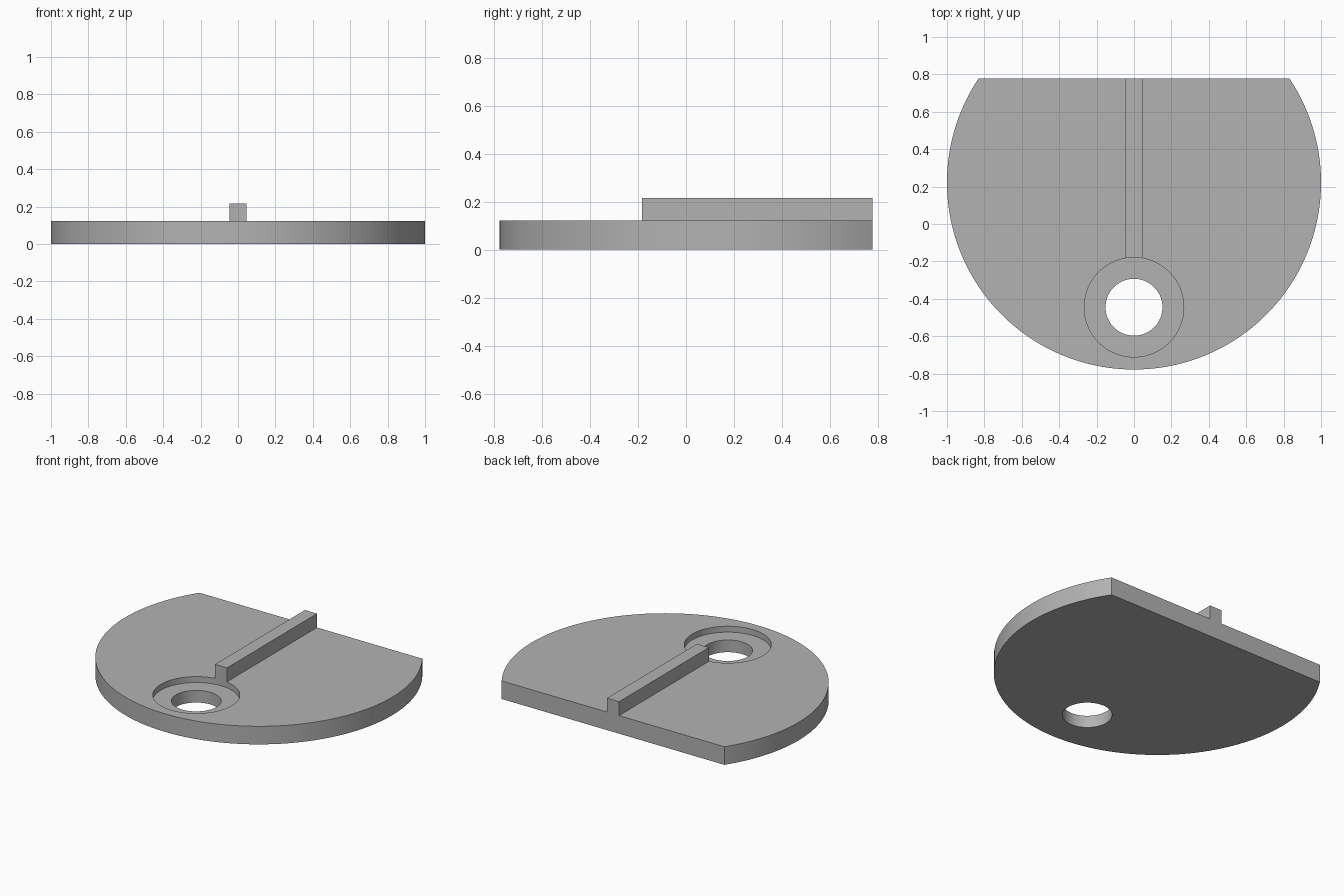
import bpy
import bmesh
import math

cube = bpy.data.objects.get("Cube")
if cube:
    bpy.data.objects.remove(cube, do_unlink=True)

PLATE_TOP, RIB_TOP = 0.122, 0.216
DISC_Y, BACK_Y = 0.222, 0.778
HOLE_Y, HOLE_R, RECESS_R = -0.445, 0.152, 0.266
RECESS_FLOOR = 0.082
RIB_HALF = 0.045

grey = bpy.data.materials.new("plain grey")
grey.use_nodes = True
colour = (0.45, 0.45, 0.45, 1)
grey.diffuse_color = colour
grey.node_tree.nodes["Principled BSDF"].inputs["Base Color"].default_value = colour


def prism(name, outline, z0, z1):
    """Extrude a flat outline from z0 up to z1."""
    bm = bmesh.new()
    face = bm.faces.new([bm.verts.new((x, y, z0)) for x, y in outline])
    top = bmesh.ops.extrude_face_region(bm, geom=[face])["geom"]
    moved = [v for v in top if isinstance(v, bmesh.types.BMVert)]
    bmesh.ops.translate(bm, verts=moved, vec=(0, 0, z1 - z0))
    bmesh.ops.recalc_face_normals(bm, faces=bm.faces)
    mesh = bpy.data.meshes.new(name)
    bm.to_mesh(mesh)
    bm.free()
    mesh.materials.append(grey)
    obj = bpy.data.objects.new(name, mesh)
    bpy.context.collection.objects.link(obj)
    return obj


def arc(radius, cy, start, end, steps):
    angles = [start + (end - start) * i / steps for i in range(steps + 1)]
    return [(radius * math.cos(a), cy + radius * math.sin(a)) for a in angles]


def circle(radius, cy, steps=96):
    return arc(radius, cy, 0, math.tau, steps)[:-1]


def finish(obj, cutters):
    """Cut the part and shade its curved walls smooth."""
    bpy.ops.object.select_all(action="DESELECT")
    obj.select_set(True)
    bpy.context.view_layer.objects.active = obj
    for cutter in cutters:
        mod = obj.modifiers.new("cut", "BOOLEAN")
        mod.operation = "DIFFERENCE"
        mod.solver = "EXACT"
        mod.object = cutter
        bpy.ops.object.modifier_apply(modifier=mod.name)
    bpy.ops.object.shade_smooth_by_angle(angle=math.radians(30))


# Round plate with a straight back edge
flat = math.asin(BACK_Y - DISC_Y)
plate = prism("base_plate", arc(1, DISC_Y, math.pi - flat, math.tau + flat, 120),
              0, PLATE_TOP)

# Raised rib from the recess to the back edge
rib = prism("raised_rib", [(-RIB_HALF, HOLE_Y), (RIB_HALF, HOLE_Y),
                           (RIB_HALF, BACK_Y), (-RIB_HALF, BACK_Y)],
            PLATE_TOP, RIB_TOP)

# Through hole with a shallow counterbore, which also trims the rib end
hole = prism("hole_cutter", circle(HOLE_R, HOLE_Y), -1, 1)
recess = prism("recess_cutter", circle(RECESS_R, HOLE_Y), RECESS_FLOOR, 1)
finish(plate, [recess, hole])
finish(rib, [recess])
for cutter in (hole, recess):
    bpy.data.objects.remove(cutter, do_unlink=True)
